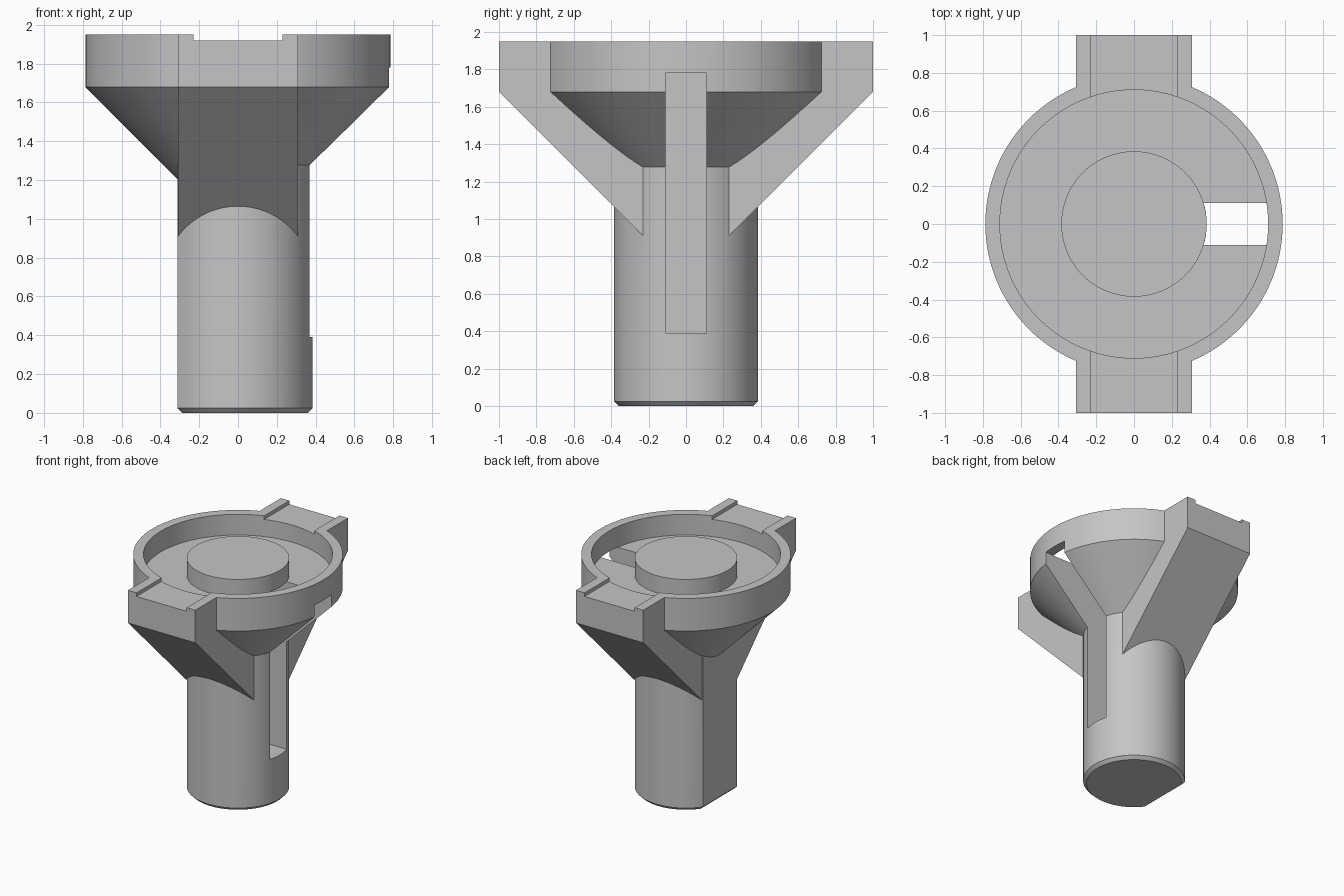
import bpy, bmesh, math

cube = bpy.data.objects.get("Cube")
if cube:
    bpy.data.objects.remove(cube, do_unlink=True)

SEGMENTS = 128
STEM_R, FLAT_X = 0.385, -0.312
RIM_R, CUP_R = 0.787, 0.71
RIM_LOW, TOP = 1.68, 1.95
FLOOR, BOSS_TOP = 1.778, 1.92

grey = bpy.data.materials.new("light_grey")
grey.use_nodes = True
colour = (0.56, 0.56, 0.56, 1)
grey.diffuse_color = colour
grey.node_tree.nodes["Principled BSDF"].inputs["Base Color"].default_value = colour


def loft(name, rings):
    """Join equal rings of points into a closed solid."""
    bm = bmesh.new()
    loops = [[bm.verts.new(p) for p in ring] for ring in rings]
    n = len(loops[0])
    for a, b in zip(loops, loops[1:]):
        for i in range(n):
            j = (i + 1) % n
            bm.faces.new((a[i], a[j], b[j], b[i]))
    bm.faces.new(loops[0][::-1])
    bm.faces.new(loops[-1])
    bmesh.ops.recalc_face_normals(bm, faces=bm.faces)
    mesh = bpy.data.meshes.new(name)
    bm.to_mesh(mesh)
    bm.free()
    mesh.materials.append(grey)
    obj = bpy.data.objects.new(name, mesh)
    bpy.context.collection.objects.link(obj)
    return obj


def circle(r, z):
    angles = [math.tau * i / SEGMENTS for i in range(SEGMENTS)]
    return [(r * math.cos(a), r * math.sin(a), z) for a in angles]


def d_shape(r, flat, z):
    """Circle with its -x side cut off at a flat."""
    end = math.acos(flat / r)
    angles = [-end + 2 * end * i / SEGMENTS for i in range(SEGMENTS + 1)]
    return [(r * math.cos(a), r * math.sin(a), z) for a in angles]


def box(name, x0, x1, y0, y1, z0, z1):
    return loft(name, [[(x0, y0, z), (x1, y0, z), (x1, y1, z), (x0, y1, z)]
                       for z in (z0, z1)])


def combine(target, tool, operation):
    mod = target.modifiers.new(operation.lower(), 'BOOLEAN')
    mod.operation, mod.solver, mod.object = operation, 'EXACT', tool
    bpy.ops.object.select_all(action='DESELECT')
    bpy.context.view_layer.objects.active = target
    target.select_set(True)
    bpy.ops.object.modifier_apply(modifier=mod.name)
    bpy.data.objects.remove(tool, do_unlink=True)


# Stem with a flat side and a chamfered foot
chamfer = 0.025
body = loft("flanged_stem", [
    d_shape(STEM_R - chamfer, FLAT_X + chamfer, 0),
    d_shape(STEM_R, FLAT_X, chamfer),
    d_shape(STEM_R, FLAT_X, 1.4)])

# Flared head
throat = 0.28
head = loft("flared_head", [
    circle(throat, RIM_LOW - (RIM_R - throat)),
    circle(RIM_R, RIM_LOW),
    circle(RIM_R, TOP)])
combine(body, head, 'UNION')

# Pair of braced arms running front to back
arm_x, tuck = 0.308, 0.1
half = [(1, TOP), (1, RIM_LOW), (tuck, RIM_LOW - 1 + tuck)]
outline = half + [(-y, z) for y, z in reversed(half)]
arms = loft("braced_arms", [[(x, y, z) for y, z in outline] for x in (-arm_x, arm_x)])
combine(body, arms, 'UNION')

# Round recess that leaves a central boss
recess = loft("recess_cutter", [
    circle(STEM_R, BOSS_TOP), circle(STEM_R, FLOOR),
    circle(CUP_R, FLOOR), circle(CUP_R, TOP + 0.1)])
combine(body, recess, 'DIFFERENCE')

# Shallow channel across the arms and rim
channel = box("channel_cutter", -0.23, 0.23, -1.2, 1.2, BOSS_TOP, TOP + 0.1)
combine(body, channel, 'DIFFERENCE')

# Tall slot in the left side of the stem and head
slot = box("slot_cutter", 0, 1, -0.11, 0.11, 0.39, FLOOR + 0.002)
combine(body, slot, 'DIFFERENCE')

bpy.ops.object.select_all(action='DESELECT')
bpy.context.view_layer.objects.active = body
body.select_set(True)
bpy.ops.object.shade_smooth_by_angle(angle=math.radians(20))
